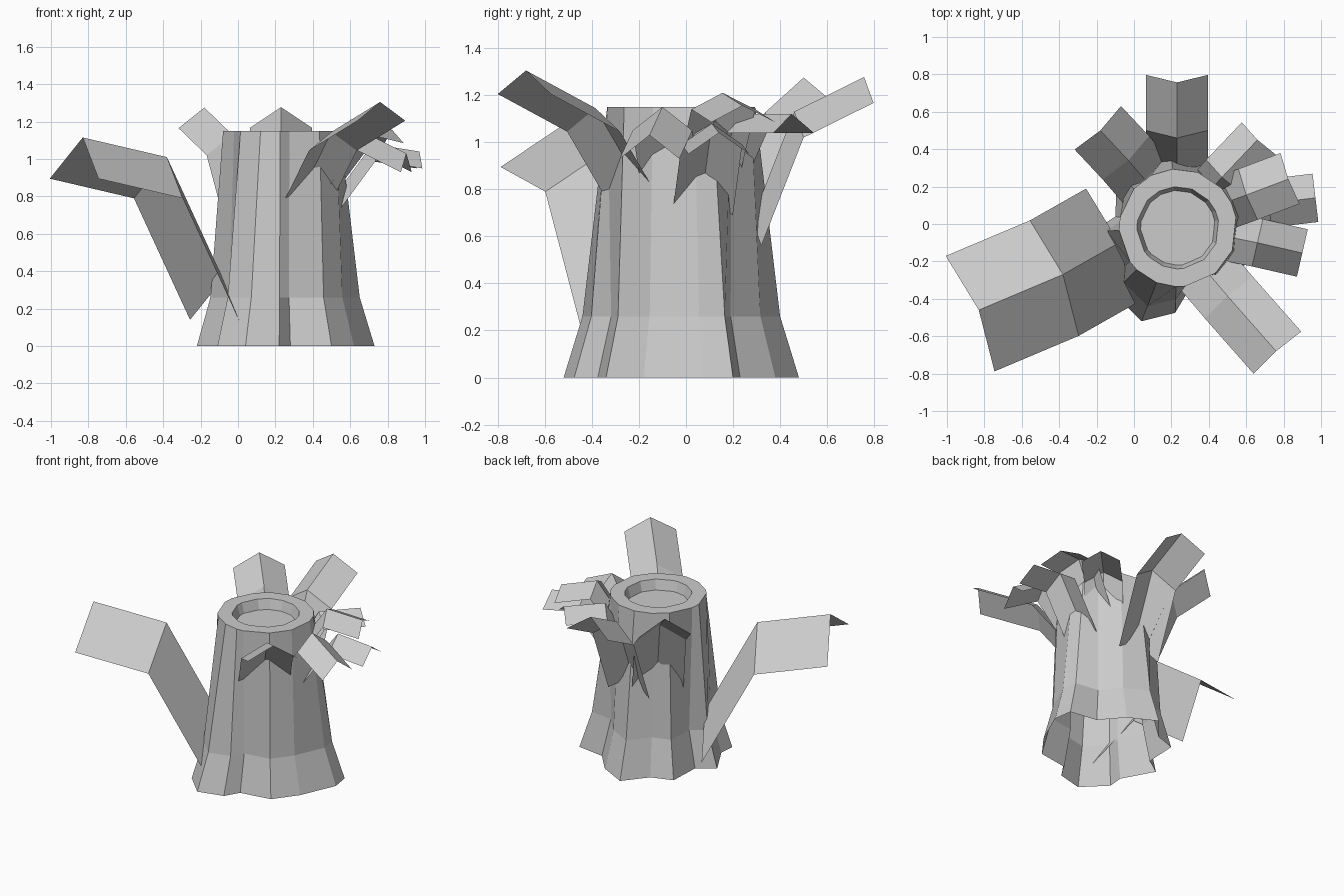
import bpy
import math
from mathutils import Vector

if "Cube" in bpy.data.objects:
    bpy.data.objects.remove(bpy.data.objects["Cube"])

CENTRE = Vector((0.235, -0.02))


def make_mesh(name, verts, faces):
    mesh = bpy.data.meshes.new(name)
    mesh.from_pydata([tuple(v) for v in verts], [], faces)
    mesh.update()
    obj = bpy.data.objects.new(name, mesh)
    bpy.context.collection.objects.link(obj)
    return obj


# Stump: lobed foot tapering to a rounded rim with a sunken cut, open underneath
foot = [(.04, -.52), (.22, -.475), (.28, -.375), (.5, -.34), (.62, -.18),
        (.73, .07), (.71, .2), (.51, .23), (.38, .38), (.19, .48), (.06, .32),
        (-.09, .27), (-.1, .04), (-.22, -.04), (-.1, -.26), (-.11, -.37)]
n = len(foot)
offsets = [Vector(p) - CENTRE for p in foot]
stump_verts = []


def add_ring(z, pts):
    stump_verts.extend((CENTRE.x + p.x, CENTRE.y + p.y, z) for p in pts)


add_ring(0, offsets)
add_ring(.26, [o * .84 for o in offsets])
for z, radius in [(1.15, .315), (1.15, .22), (1.08, .2)]:
    add_ring(z, [o.normalized() * radius for o in offsets])
stump_faces = [(r * n + i, r * n + (i + 1) % n, (r + 1) * n + (i + 1) % n, (r + 1) * n + i)
               for r in range(4) for i in range(n)]
stump_faces.append(tuple(range(4 * n, 5 * n)))
make_mesh("stump", stump_verts, stump_faces)


# Leaves: bent ridge (root, bend, tip) with a strip folding down on each side
def leaf(name, root, bend, tip, half_width, drop, lean):
    ridge = [Vector(p) for p in (root, bend, tip)]
    heading = ridge[2] - ridge[1]
    heading.z = 0
    heading.normalize()
    side = Vector((-heading.y, heading.x, 0)) * half_width
    fold = heading * lean - Vector((0, 0, drop))
    verts = []
    for p in ridge:
        verts += [p + fold + side, p, p + fold - side]
    faces = [(r * 3 + c, r * 3 + c + 1, r * 3 + c + 4, r * 3 + c + 3)
             for r in range(2) for c in range(2)]
    make_mesh(name, verts, faces)


leaf("large_side_leaf", (-.08, -.10, .36), (-.38, -.27, 1.01), (-.83, -.46, 1.115), .335, .22, .05)
leaf("back_leaf", (.23, .28, .67), (.23, .46, 1.13), (.23, .757, 1.277), .165, .11, .04)
leaf("back_left_leaf", (.09, .20, .68), (-.03, .34, 1.13), (-.18, .50, 1.275), .17, .11, .02)
leaf("front_right_leaf", (.36, -.22, .86), (.5, -.385, 1.145), (.76, -.68, 1.305), .17, .1, .01)
leaf("cluster_leaf_1", (.36, .13, .85), (.47, .25, 1.12), (.66, .45, 1.12), .125, .08, .01)
leaf("cluster_leaf_2", (.42, .09, .93), (.6, .155, 1.21), (.825, .24, 1.155), .145, .07, .01)
leaf("cluster_leaf_3", (.5, .07, .78), (.72, .11, 1.08), (.97, .14, 1.04), .13, .09, 0)
leaf("cluster_leaf_4", (.46, -.06, .88), (.66, -.1, 1.15), (.9, -.155, 1.03), .13, .1, 0)
